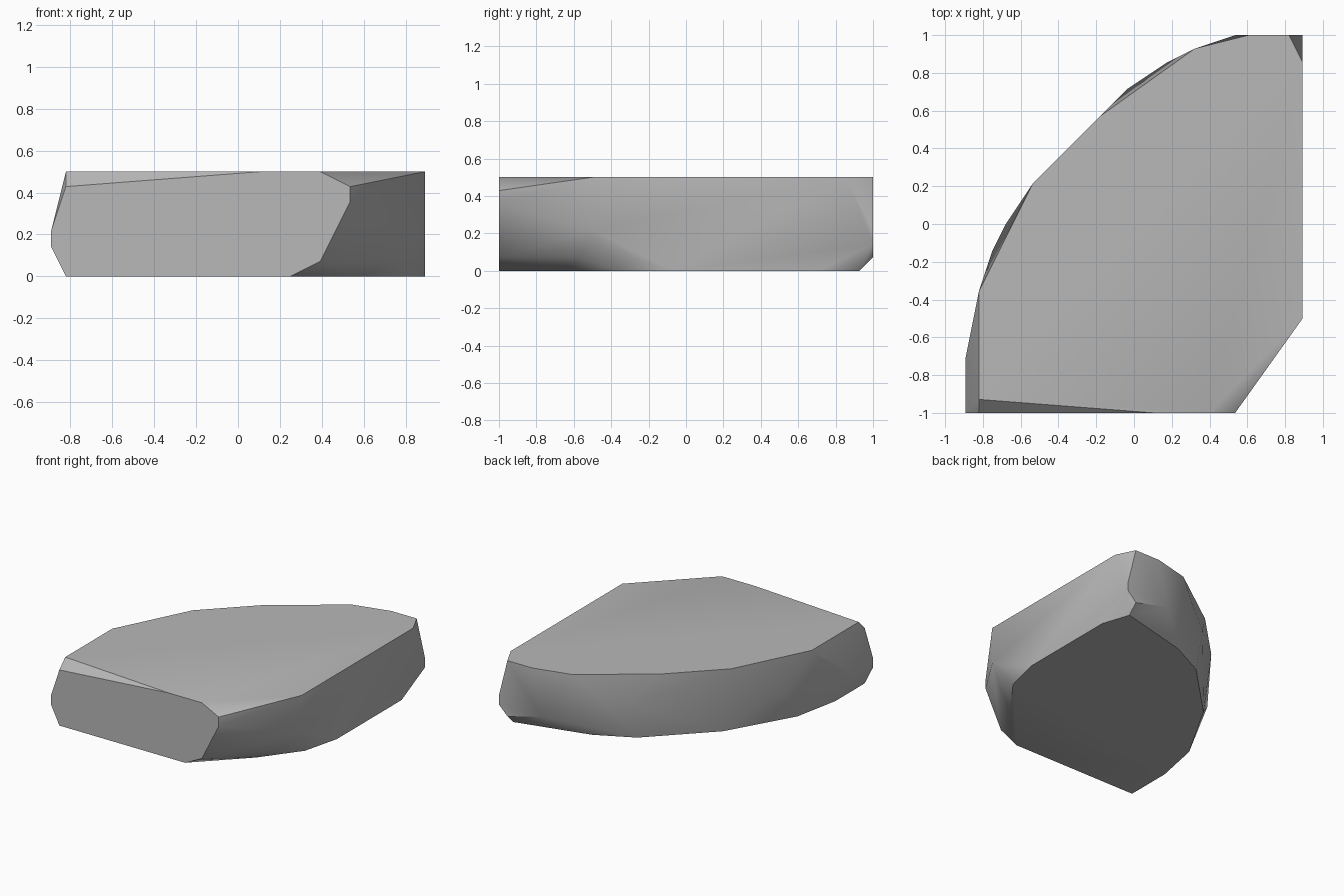
import bpy
import bmesh
import math

default_cube = bpy.data.objects.get("Cube")
if default_cube:
    bpy.data.objects.remove(default_cube, do_unlink=True)

# Stone colour
stone = bpy.data.materials.new("stone_grey")
stone.use_nodes = True
colour = (0.48, 0.48, 0.48, 1)
stone.diffuse_color = colour
stone.node_tree.nodes["Principled BSDF"].inputs["Base Color"].default_value = colour

# Corner outlines by height, in small grid steps from the front left corner
STEP = 1 / 14
outlines = {
    7: [(1, 1), (14, 0), (18, 0), (25, 7), (25, 26), (24, 28), (21, 28),
        (17, 27), (10, 22), (5, 17), (1, 9)],
    6: [(1, 0), (20, 0)],
    5: [(20, 0), (15, 26)],
    4: [(12, 24)],
    3: [(0, 0), (0, 4), (2, 12), (3, 14), (25, 7), (25, 28)],
    2: [(0, 0), (0, 4), (20, 28), (25, 28)],
    1: [(18, 0), (23, 6), (25, 10), (24, 28)],
    0: [(1, 0), (16, 0), (21, 5), (24, 9), (25, 13), (25, 24), (24, 27),
        (16, 25), (12, 23), (6, 17), (2, 10), (1, 5)],
}


def wrap_outlines(levels):
    """Stretch one convex skin around all the outlines."""
    bm = bmesh.new()
    for height, outline in levels.items():
        for across, back in outline:
            bm.verts.new(((across - 12.5) * STEP, (back - 14) * STEP, height * STEP))
    hull = bmesh.ops.convex_hull(bm, input=bm.verts[:])
    unused = {v for key in ("geom_interior", "geom_unused") for v in hull[key]
              if isinstance(v, bmesh.types.BMVert)}
    bmesh.ops.delete(bm, geom=list(unused), context='VERTS')
    # Merge the triangles of each flat facet
    bmesh.ops.dissolve_limit(bm, angle_limit=math.radians(0.5),
                             verts=bm.verts[:], edges=bm.edges[:])
    bmesh.ops.recalc_face_normals(bm, faces=bm.faces[:])
    return bm


# Flat rock with one rounded side
mesh = bpy.data.meshes.new("flat_rock")
bm = wrap_outlines(outlines)
bm.to_mesh(mesh)
bm.free()
mesh.materials.append(stone)
rock = bpy.data.objects.new("flat_rock", mesh)
bpy.context.collection.objects.link(rock)

# Soft shading around the sides, crisp rim
bpy.ops.object.select_all(action='DESELECT')
rock.select_set(True)
bpy.context.view_layer.objects.active = rock
bpy.ops.object.shade_smooth_by_angle(angle=math.radians(40))
